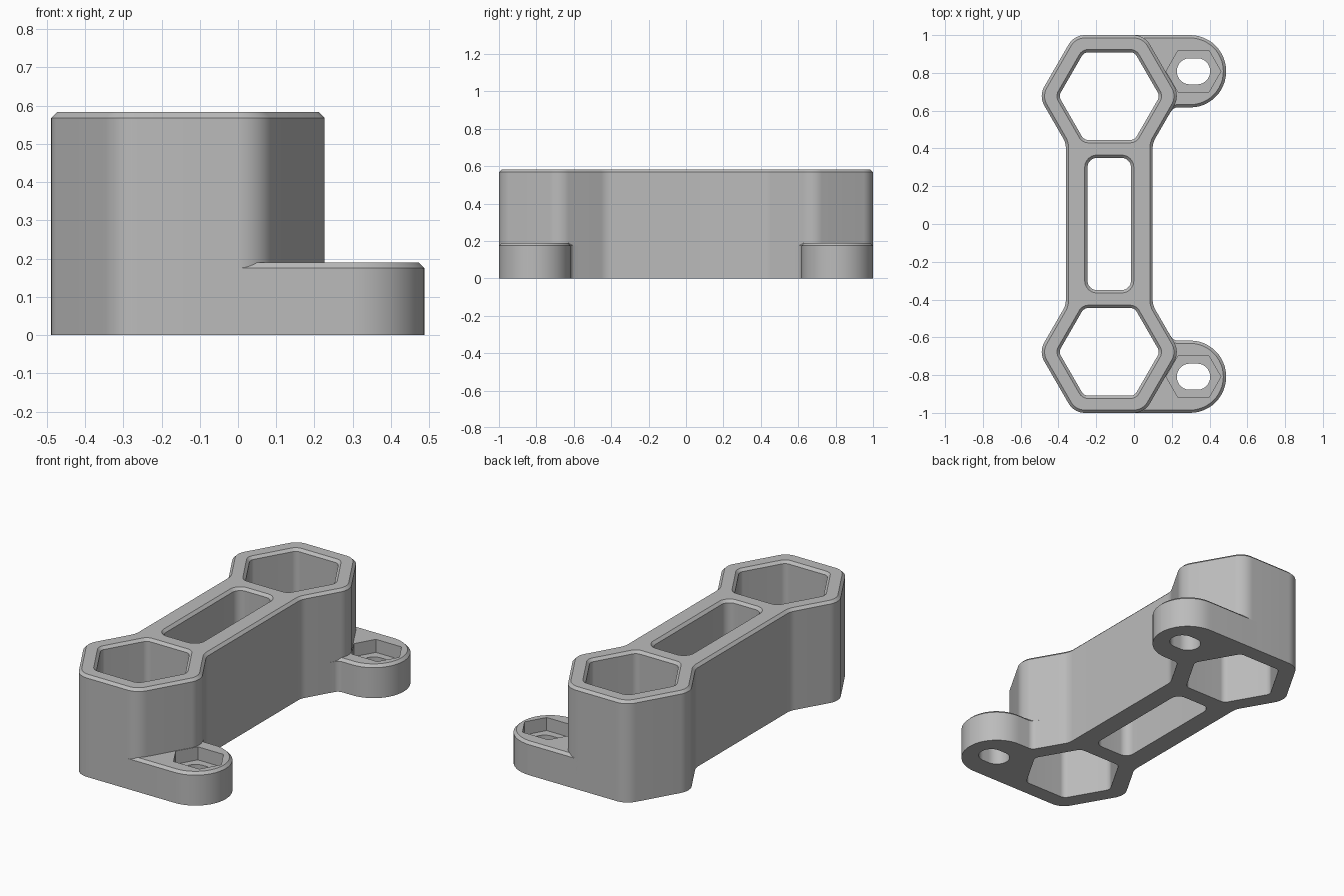
import bpy
import bmesh
import math
from mathutils import Vector

cube = bpy.data.objects.get("Cube")
if cube:
    bpy.data.objects.remove(cube, do_unlink=True)

grey = bpy.data.materials.new("matte grey")
grey.use_nodes = True
grey.diffuse_color = (0.5, 0.5, 0.5, 1)
grey.node_tree.nodes["Principled BSDF"].inputs["Base Color"].default_value = (0.5, 0.5, 0.5, 1)

HEIGHT, LUG_HEIGHT, CHAMFER = 0.583, 0.19, 0.015
POCKET_FLOOR = 0.115
CX, HEX_Y = -0.131, 0.677      # frame centre line, hexagon centre
LUG_Y, BOLT_X = 0.8085, 0.315


def rounded(corners, steps=12):
    """Counter-clockwise outline from (x, y, radius) corners."""
    out = []
    for i, (x, y, r) in enumerate(corners):
        p = Vector((x, y))
        if r == 0:
            out.append(p)
            continue
        a = (Vector(corners[i - 1][:2]) - p).normalized()
        b = (Vector(corners[(i + 1) % len(corners)][:2]) - p).normalized()
        half = a.angle(b) / 2
        centre = p + (a + b).normalized() * (r / math.sin(half))
        start = p + a * (r / math.tan(half)) - centre
        end = p + b * (r / math.tan(half)) - centre
        sweep = math.atan2(start.x * end.y - start.y * end.x, start.dot(end))
        for k in range(steps + 1):
            t = sweep * k / steps
            c, s = math.cos(t), math.sin(t)
            out.append(centre + Vector((start.x * c - start.y * s, start.x * s + start.y * c)))
    return out


def offset(outline, d):
    """Move a counter-clockwise outline outward by d."""
    res = []
    for i, p in enumerate(outline):
        e1 = (p - outline[i - 1]).normalized()
        e2 = (outline[(i + 1) % len(outline)] - p).normalized()
        n1, n2 = Vector((e1.y, -e1.x)), Vector((e2.y, -e2.x))
        res.append(p + (n1 + n2) * (d / (1 + n1.dot(n2))))
    return res


def wall(bm, outline, levels):
    """Open wall through (offset, z) levels; returns its bottom and top edge loops."""
    rings = [[bm.verts.new((p.x, p.y, z)) for p in offset(outline, d)] for d, z in levels]
    n = len(outline)
    for lo, hi in zip(rings, rings[1:]):
        for i in range(n):
            j = (i + 1) % n
            bm.faces.new((lo[i], lo[j], hi[j], hi[i]))
    return [[bm.edges.get((ring[i - 1], ring[i])) for i in range(n)]
            for ring in (rings[0], rings[-1])]


def cap(bm, *loops):
    """Flat face filling an outer loop around any inner loops."""
    bmesh.ops.triangle_fill(bm, use_beauty=True, edges=[e for loop in loops for e in loop],
                            normal=(0, 0, 1))


def finish(bm, name):
    bmesh.ops.recalc_face_normals(bm, faces=bm.faces)
    mesh = bpy.data.meshes.new(name)
    bm.to_mesh(mesh)
    bm.free()
    mesh.materials.append(grey)
    obj = bpy.data.objects.new(name, mesh)
    bpy.context.scene.collection.objects.link(obj)
    return obj


def hexagon(cx, cy, apothem, r, stretch=0):
    size = apothem / math.cos(math.pi / 6)
    pts = []
    for k in range(6):
        c, s = math.cos(k * math.pi / 3), math.sin(k * math.pi / 3)
        pts.append((cx + size * c + math.copysign(stretch, c), cy + size * s, r))
    return rounded(pts)


def box(cx, cy, hx, hy, r):
    return rounded([(cx + sx * hx, cy + sy * hy, r)
                    for sx, sy in ((-1, -1), (1, -1), (1, 1), (-1, 1))])


def chamfered(top, flare):
    return [(0, 0), (0, top - CHAMFER), (flare, top)]


# Frame: two hexagonal sleeves joined by a straight waist
apo, waist = 0.323, 0.23
R = apo / math.cos(math.pi / 6)
neck_y = HEX_Y - (R - waist) * math.sqrt(3)
quarter = [(waist, neck_y, 0.1), (R, HEX_Y, 0.1), (R / 2, HEX_Y + apo, 0.1)]
right = [(x, -y, r) for x, y, r in reversed(quarter)] + quarter
left = [(-x, -y, r) for x, y, r in right]
profile = rounded([(CX + x, y, r) for x, y, r in right + left])

# Chamfered wells through the frame
wells = [hexagon(CX, s * HEX_Y, 0.232, 0.04) for s in (1, -1)]
wells.append(box(CX, 0, 0.115, 0.35, 0.05))

bm = bmesh.new()
walls = [wall(bm, profile, chamfered(HEIGHT, -CHAMFER))]
walls += [wall(bm, well, chamfered(HEIGHT, CHAMFER)) for well in wells]
cap(bm, *[bottom for bottom, top in walls])
cap(bm, *[top for bottom, top in walls])
parts = [finish(bm, "frame")]

# Mounting lugs: rounded tabs rooted in the sleeve walls, with nut pocket and bolt slot
lug = [(-0.03, 1, 0), (0, 0.957, 0), (0.031, 0.957, 0), (0.192, 0.677, 0),
       (0.15, 0.595, 0), (0.185, 0.577, 0), (0.208, 0.617, 0.04),
       (0.488, 0.617, 0.191), (0.488, 1, 0.191)]
for side, name in ((1, "back_lug"), (-1, "front_lug")):
    corners = lug if side > 0 else [(x, -y, r) for x, y, r in reversed(lug)]
    pocket = hexagon(BOLT_X, side * LUG_Y, 0.11, 0, 0.018)
    slot = box(BOLT_X, side * LUG_Y, 0.088, 0.069, 0.068)
    bm = bmesh.new()
    outer_low, outer_top = wall(bm, rounded(corners), chamfered(LUG_HEIGHT, -CHAMFER))
    pocket_low, pocket_top = wall(bm, pocket, [(0, POCKET_FLOOR), (0, LUG_HEIGHT)])
    slot_low, slot_top = wall(bm, slot, [(0, 0), (0, POCKET_FLOOR)])
    cap(bm, outer_low, slot_low)
    cap(bm, outer_top, pocket_top)
    cap(bm, pocket_low, slot_top)
    parts.append(finish(bm, name))

# Smooth rounded walls, crisp chamfers
bpy.ops.object.select_all(action="DESELECT")
for part in parts:
    part.select_set(True)
bpy.context.view_layer.objects.active = parts[0]
bpy.ops.object.shade_smooth_by_angle(angle=math.radians(30))
